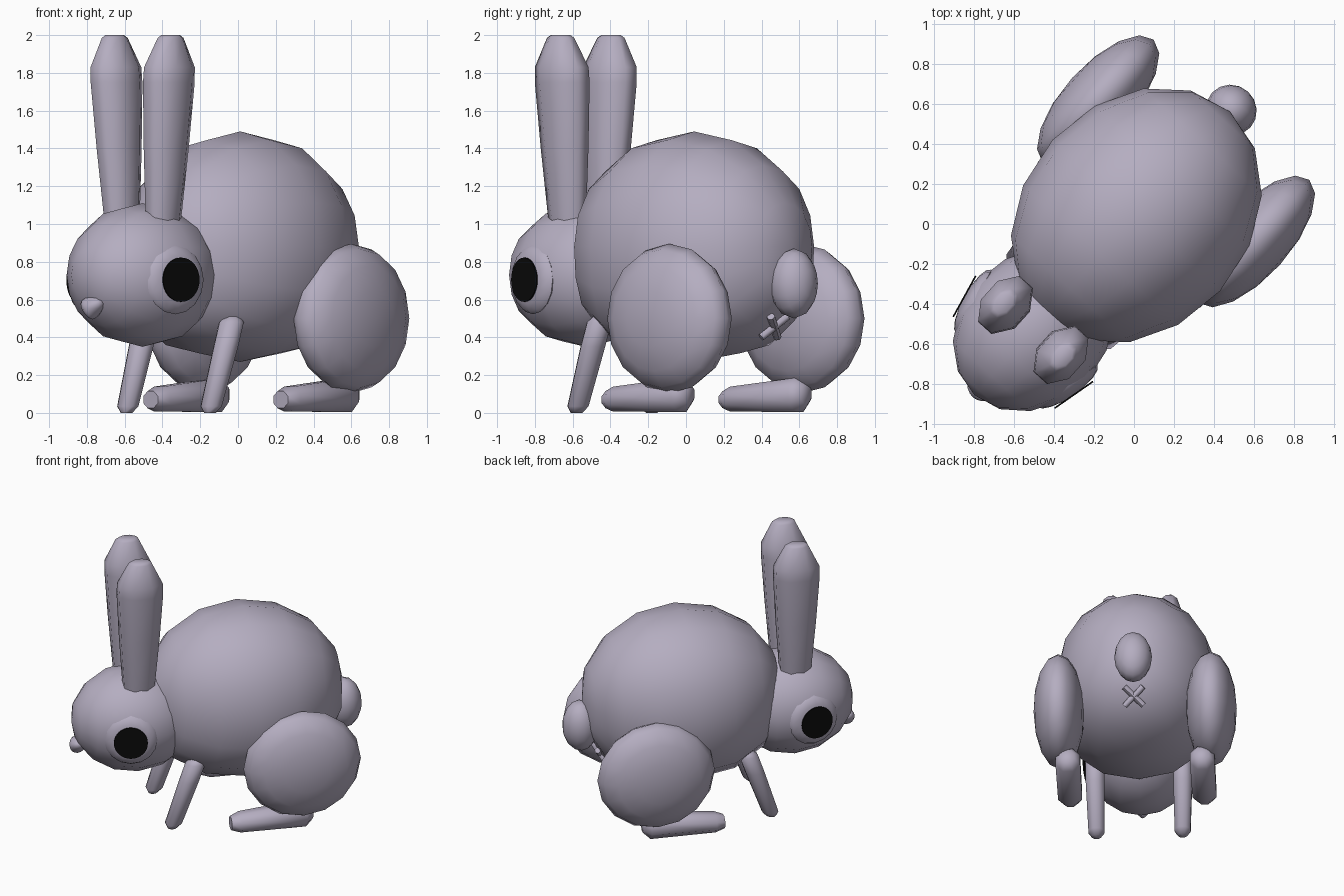
import bpy, bmesh, math
from mathutils import Matrix, Vector

if "Cube" in bpy.data.objects:
    bpy.data.objects.remove(bpy.data.objects["Cube"], do_unlink=True)

# The animal is modelled facing -y, then turned on the spot
PLACE = Matrix.Rotation(math.radians(-42), 4, 'Z') @ Matrix.Translation((-0.02, 0, 0))


def make_material(name, rgb):
    mat = bpy.data.materials.new(name)
    mat.use_nodes = True
    colour = (*rgb, 1)
    mat.diffuse_color = colour
    mat.node_tree.nodes["Principled BSDF"].inputs["Base Color"].default_value = colour
    return mat


FUR = make_material("lavender_grey", (0.46, 0.42, 0.53))
BLACK = make_material("black", (0.003, 0.003, 0.003))


def finish(name, bm, mat=FUR):
    bmesh.ops.recalc_face_normals(bm, faces=bm.faces)
    bm.transform(PLACE)
    mesh = bpy.data.meshes.new(name)
    bm.to_mesh(mesh)
    bm.free()
    mesh.materials.append(mat)
    obj = bpy.data.objects.new(name, mesh)
    bpy.context.collection.objects.link(obj)
    bpy.ops.object.select_all(action='DESELECT')
    obj.select_set(True)
    bpy.context.view_layer.objects.active = obj
    bpy.ops.object.shade_smooth_by_angle(angle=math.radians(60))
    return obj


def ellipsoid(name, centre, size, turn=Matrix.Rotation(math.pi / 2, 4, 'X'), shape=None):
    """Low-poly ball; turn sets its pole axis, shape bends unit points."""
    bm = bmesh.new()
    bmesh.ops.create_uvsphere(bm, u_segments=16, v_segments=8, radius=1)
    bm.transform(turn)
    for v in bm.verts:
        if shape:
            v.co = shape(v.co)
    bm.transform(Matrix.Translation(centre) @ Matrix.Diagonal((*size, 1)))
    return finish(name, bm)


def loft(name, rings, u, v, sides=8):
    """Skin rings of (centre, half size along u, half size along v)."""
    bm = bmesh.new()
    u, v = Vector(u), Vector(v)
    grow = 1 / math.cos(math.pi / sides)
    loops = []
    for centre, a, b in rings:
        angles = [(i + 0.5) * math.tau / sides for i in range(sides)]
        loops.append([bm.verts.new(Vector(centre) + u * a * grow * math.cos(t)
                                   + v * b * grow * math.sin(t)) for t in angles])
    for low, high in zip(loops, loops[1:]):
        for i in range(sides):
            j = (i + 1) % sides
            bm.faces.new((low[i], low[j], high[j], high[i]))
    bm.faces.new(loops[0])
    bm.faces.new(loops[-1])
    return finish(name, bm)


X, Y, Z = (1, 0, 0), (0, 1, 0), (0, 0, 1)


# Body, fuller towards the belly
def belly(p):
    wide = 1 + 0.28 * min(p.z, 0) ** 2
    return Vector((p.x * wide, p.y * wide, p.z))


ellipsoid("body", (0, 0.04, 0.88), (0.565, 0.70, 0.61), shape=belly)
ellipsoid("head", (0, -0.732, 0.73), (0.37, 0.44, 0.38))
ellipsoid("tail", (0, 0.75, 0.685), (0.13, 0.125, 0.185))

# Nose, narrowing to a point below
ellipsoid("nose", (0, -1.13, 0.555), (0.095, 0.055, 0.06),
          shape=lambda p: Vector((p.x * (0.65 + 0.45 * p.z), p.y, p.z)))

# Crossed mark under the tail
for number, s in enumerate((-1, 1)):
    ends = [Vector((-0.065 * s, 0.575, 0.40)), Vector((0.065 * s, 0.645, 0.51))]
    along = (ends[1] - ends[0]).normalized()
    side = along.orthogonal().normalized()
    loft(f"cross_bar_{number + 1}", [(e, 0.019, 0.019) for e in ends],
         side, along.cross(side), sides=6)

for s, label in ((1, "left"), (-1, "right")):
    # Ear, widest near its top and splayed slightly
    ear = []
    for z, scale in ((0.92, 0.60), (1.05, 0.70), (1.4, 0.87), (1.75, 1.0),
                     (1.83, 0.98), (1.985, 0.5), (2.0, 0.36)):
        spread = 0.149 + 0.04 * (z - 1.05) / 0.75
        ear.append(((s * spread, -0.732, z), 0.108 * scale, 0.155 * scale))
    loft(label + "_ear", ear, X, Y)

    # Eye rim with a flat pupil plate, facing out and a little forward
    out = Vector((s * 0.972, -0.228, 0))
    aim = out.to_track_quat('Z', 'Y').to_matrix().to_4x4()
    spot = Vector((s * 0.315, -0.825, 0.705))
    flat = aim @ Matrix.Diagonal((0.183, 0.183, 0.055, 1))
    ellipsoid(label + "_eye_rim", spot, (1, 1, 1), turn=flat)
    bm = bmesh.new()
    bmesh.ops.create_cone(bm, cap_ends=True, segments=32, radius1=0.117,
                          radius2=0.117, depth=0.008)
    bm.transform(Matrix.Translation(spot + out * 0.055) @ aim)
    finish(label + "_pupil", bm, BLACK)

    # Front leg, slanting forward to the paw
    loft(label + "_front_leg",
         [((s * 0.297, -0.53, 0.0), 0.03, 0.03),
          ((s * 0.297, -0.52, 0.035), 0.055, 0.055),
          ((s * 0.302, -0.41, 0.35), 0.064, 0.064),
          ((s * 0.302, -0.365, 0.48), 0.064, 0.064),
          ((s * 0.302, -0.355, 0.515), 0.035, 0.035)], X, Y)

    # Hind leg: round thigh and long wedge foot
    ellipsoid(label + "_thigh", (s * 0.525, 0.337, 0.50), (0.175, 0.415, 0.395),
              turn=Matrix.Rotation(math.pi / 2, 4, 'Y'))
    loft(label + "_hind_foot",
         [((s * 0.463, 0.42, 0.10), 0.045, 0.05),
          ((s * 0.463, 0.37, 0.095), 0.085, 0.09),
          ((s * 0.463, -0.09, 0.073), 0.083, 0.066),
          ((s * 0.463, -0.155, 0.07), 0.052, 0.045)], X, Z)
